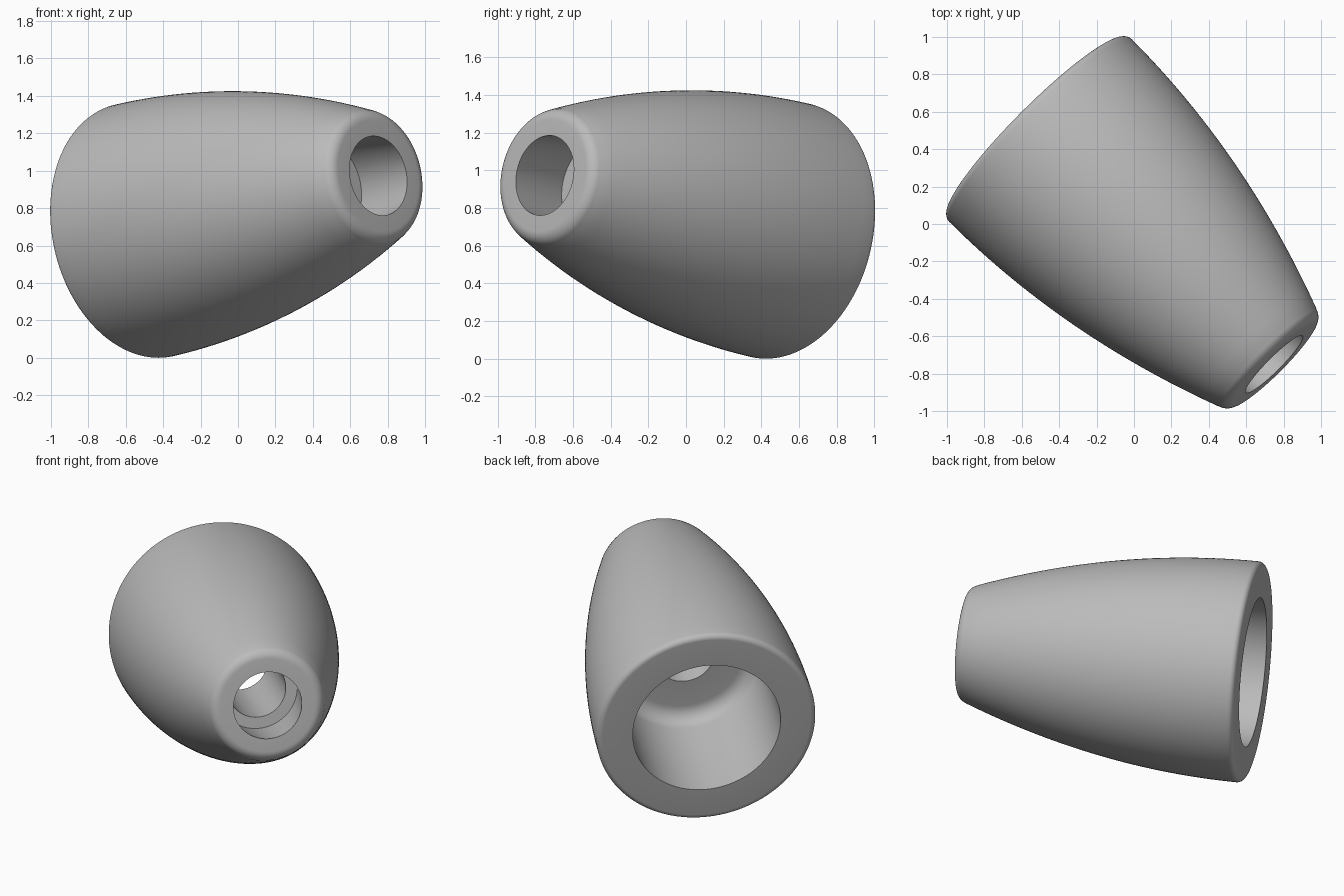
import bpy, bmesh, math
from mathutils import Vector

old = bpy.data.objects.get("Cube")
if old:
    bpy.data.objects.remove(old, do_unlink=True)

SEGMENTS = 128
wide_centre = Vector((-0.5, 0.5, 0.681))
narrow_centre = Vector((0.75, -0.75, 0.973))
axis = narrow_centre - wide_centre
length = axis.length


def fillet(r, s, radius, start, end, steps=8):
    """Quarter arc of (radius, distance along axis) points; angles in degrees."""
    angles = [math.radians(start + (end - start) * i / steps) for i in range(steps + 1)]
    return [(r + radius * math.cos(a), s + radius * math.sin(a)) for a in angles]


# Closed cross-section, starting at the wide end
profile = [(0.466, -0.035)]
profile += fillet(0.655, 0.0, 0.035, -90, 0)
# Bulging outer wall
side_end = length - 0.06
profile += [(0.69 - 0.106 * s * s, s)
            for s in (side_end * i / 24 for i in range(1, 25))]
# Rounded narrow rim
profile += fillet(0.30, length - 0.07, 0.07, 15, 90)
# Narrow socket, widening inward to a flat shoulder
profile += [(0.215, length), (0.255, length - 0.39), (0.182, length - 0.39)]
# Through hole, then the wide bore with a rounded floor
floor = 0.75
profile += [(0.182, floor)]
profile += fillet(0.366, floor - 0.1, 0.1, 90, 0)

# Revolve the cross-section
bm = bmesh.new()
rings = []
for k in range(SEGMENTS):
    a = 2 * math.pi * k / SEGMENTS
    rings.append([bm.verts.new((r * math.cos(a), r * math.sin(a), s)) for r, s in profile])
count = len(profile)
for k in range(SEGMENTS):
    here, after = rings[k], rings[(k + 1) % SEGMENTS]
    for i in range(count):
        j = (i + 1) % count
        bm.faces.new((here[i], after[i], after[j], here[j]))
bmesh.ops.recalc_face_normals(bm, faces=bm.faces)

mesh = bpy.data.meshes.new("tapered_sleeve")
bm.to_mesh(mesh)
bm.free()
sleeve = bpy.data.objects.new("tapered_sleeve", mesh)
bpy.context.collection.objects.link(sleeve)
sleeve.location = wide_centre
sleeve.rotation_euler = axis.to_track_quat('Z', 'Y').to_euler()

# Plain grey finish
grey = bpy.data.materials.new("plain_grey")
grey.use_nodes = True
colour = (0.5, 0.5, 0.5, 1)
grey.diffuse_color = colour
grey.node_tree.nodes["Principled BSDF"].inputs["Base Color"].default_value = colour
mesh.materials.append(grey)

bpy.ops.object.select_all(action='DESELECT')
sleeve.select_set(True)
bpy.context.view_layer.objects.active = sleeve
bpy.ops.object.shade_smooth_by_angle(angle=math.radians(35))
